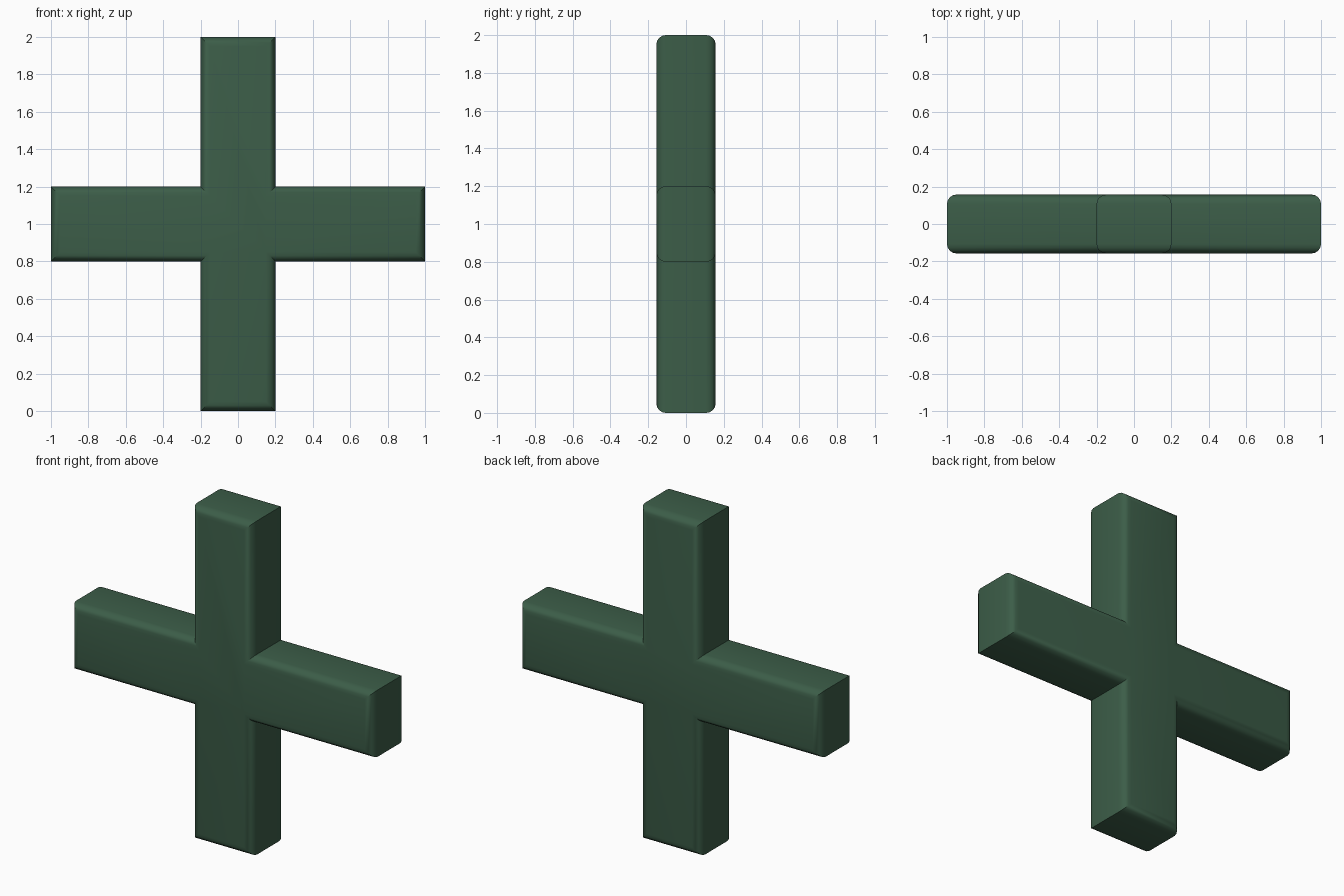
import bpy, bmesh, math

if "Cube" in bpy.data.objects:
    bpy.data.objects.remove(bpy.data.objects["Cube"])

W, L = 0.2, 1.0        # arm half width, arm length
D, R, SEG = 0.157, 0.05, 4   # half depth, edge rounding, rounding steps

# Plus-shaped outline: one quarter turned four times
quarter = [(W, W), (L, -W), (L, W)]
outline = []
for k in range(4):
    c, s = round(math.cos(k * math.pi / 2)), round(math.sin(k * math.pi / 2))
    for x, z in [(L, -W), (L, W), (W, W)]:
        outline.append((x * c - z * s, x * s + z * c))

# Depth and inset of each ring, rounded towards front and back
angles = [i * math.pi / 2 / SEG for i in range(SEG + 1)]
half = [(D - R + R * math.sin(a), R * (1 - math.cos(a))) for a in angles]
rings = [(-y, d) for y, d in reversed(half)] + half

bm = bmesh.new()
loops = [[bm.verts.new((x - math.copysign(d, x), y, z - math.copysign(d, z) + L))
          for x, z in outline] for y, d in rings]
n = len(outline)
for a, b in zip(loops, loops[1:]):
    for i in range(n):
        j = (i + 1) % n
        bm.faces.new((a[i], a[j], b[j], b[i]))

# Flat front and back
bm.faces.new(loops[0])
bm.faces.new(loops[-1])
bmesh.ops.recalc_face_normals(bm, faces=bm.faces[:])

mesh = bpy.data.meshes.new("plus_cross")
bm.to_mesh(mesh)
bm.free()
obj = bpy.data.objects.new("plus_cross", mesh)
bpy.context.collection.objects.link(obj)

# Dark green finish
mat = bpy.data.materials.new("dark_green")
mat.diffuse_color = (0.045, 0.11, 0.065, 1)
mat.use_nodes = True
mat.node_tree.nodes["Principled BSDF"].inputs["Base Color"].default_value = mat.diffuse_color
mesh.materials.append(mat)

bpy.context.view_layer.objects.active = obj
obj.select_set(True)
bpy.ops.object.shade_smooth_by_angle(angle=math.radians(35))
